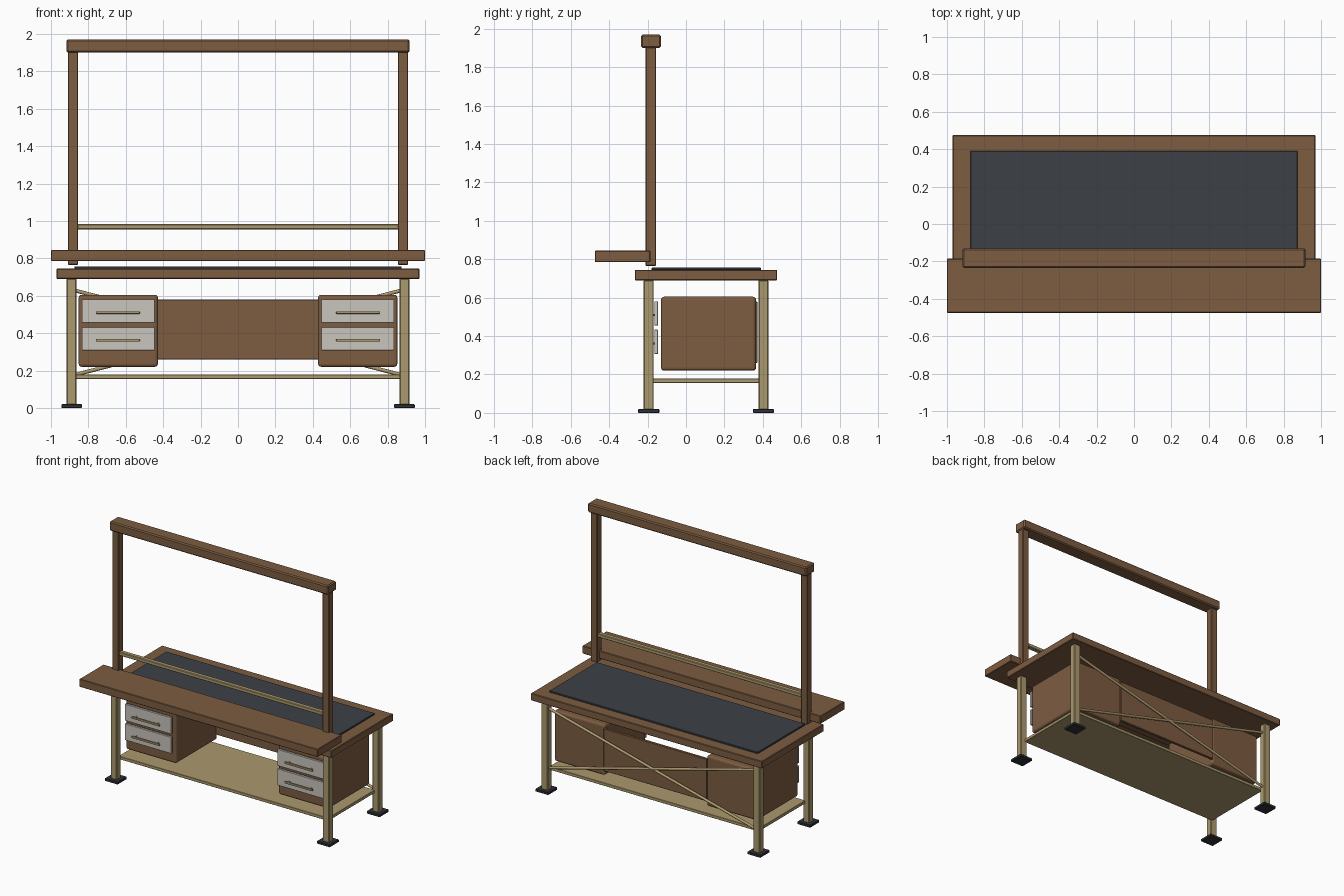
import bpy
from mathutils import Vector

cube = bpy.data.objects.get("Cube")
if cube:
    bpy.data.objects.remove(cube, do_unlink=True)


def material(name, rgb):
    m = bpy.data.materials.new(name)
    m.use_nodes = True
    color = (*rgb, 1)
    m.diffuse_color = color
    m.node_tree.nodes["Principled BSDF"].inputs["Base Color"].default_value = color
    return m


wood = material("brown_wood", (0.205, 0.107, 0.053))
metal = material("beige_metal", (0.41, 0.32, 0.155))
panel = material("pale_grey", (0.59, 0.56, 0.51))
rubber = material("slate_mat", (0.045, 0.052, 0.062))
foot = material("dark_foot", (0.028, 0.031, 0.038))


def box(name, xs, ys, zs, mat, bevel=0.004, segments=1):
    """Box spanning three (min, max) ranges, with bevelled edges."""
    spans = (xs, ys, zs)
    bpy.ops.mesh.primitive_cube_add(size=1, location=[sum(s) / 2 for s in spans])
    ob = bpy.context.object
    ob.name = name
    ob.scale = [abs(s[1] - s[0]) for s in spans]
    bpy.ops.object.transform_apply(location=False, rotation=False, scale=True)
    ob.data.materials.append(mat)
    if bevel:
        mod = ob.modifiers.new("edge_bevel", "BEVEL")
        mod.width = bevel
        mod.segments = segments
    return ob


def rod(name, start, end, radius, mat):
    """Round bar between two points."""
    a, b = Vector(start), Vector(end)
    bpy.ops.mesh.primitive_cylinder_add(vertices=12, radius=radius,
                                        depth=(b - a).length, location=(a + b) / 2)
    ob = bpy.context.object
    ob.name = name
    ob.rotation_euler = (b - a).to_track_quat("Z", "Y").to_euler()
    ob.data.materials.append(mat)
    bpy.ops.object.shade_smooth_by_angle()
    return ob


def side_x(side, inner, outer):
    return tuple(sorted((side * inner, side * outer)))


# Worktop, mat, front ledge and lower shelf
box("worktop", (-0.97, 0.97), (-0.266, 0.475), (0.69, 0.745), wood)
box("work_mat", (-0.875, 0.875), (-0.18, 0.39), (0.743, 0.757), rubber, 0.003)
box("front_ledge", (-1, 1), (-0.475, -0.185), (0.785, 0.845), wood)
box("lower_shelf", (-0.88, 0.88), (-0.175, 0.385), (0.155, 0.178), metal, 0.002)

# Upper frame
box("top_beam", (-0.917, 0.917), (-0.234, -0.13), (1.9, 1.97), wood, 0.008)
box("tool_rail", (-0.86, 0.86), (-0.2, -0.165), (0.955, 0.983), metal)

# Back panel and diagonal braces
box("back_panel", (-0.432, 0.432), (0.35, 0.371), (0.26, 0.58), wood, 0.002)

for side, word in ((1, "left"), (-1, "right")):
    box(f"{word}_post", side_x(side, 0.855, 0.91), (-0.21, -0.155), (0.765, 1.905), wood)
    rod(f"{word}_back_brace", (side * 0.88, 0.4, 0.63), (-side * 0.88, 0.4, 0.175), 0.01, metal)

    # Legs and feet
    for end, y in (("front", -0.194), ("back", 0.403)):
        box(f"{word}_{end}_leg", side_x(side, 0.863, 0.917), (y - 0.026, y + 0.026),
            (0.015, 0.692), metal, 0.005)
        box(f"{word}_{end}_foot", side_x(side, 0.835, 0.945), (y - 0.055, y + 0.055),
            (0, 0.02), foot, 0.003)

    # Drawer cabinet with two fronts and bar handles
    box(f"{word}_cabinet", side_x(side, 0.428, 0.852), (-0.13, 0.365),
        (0.22, 0.605), wood, 0.016, 3)
    for level, z in (("upper", 0.518), ("lower", 0.37)):
        box(f"{word}_{level}_drawer", side_x(side, 0.445, 0.835), (-0.165, -0.146),
            (z - 0.063, z + 0.063), panel, 0.002)
        grip_z = z - 0.008
        box(f"{word}_{level}_handle", side_x(side, 0.525, 0.76), (-0.197, -0.183),
            (grip_z - 0.007, grip_z + 0.007), metal, 0.004, 2)
        for x in (0.55, 0.735):
            rod(f"{word}_{level}_handle_stem", (side * x, -0.19, grip_z),
                (side * x, -0.16, grip_z), 0.005, metal)
